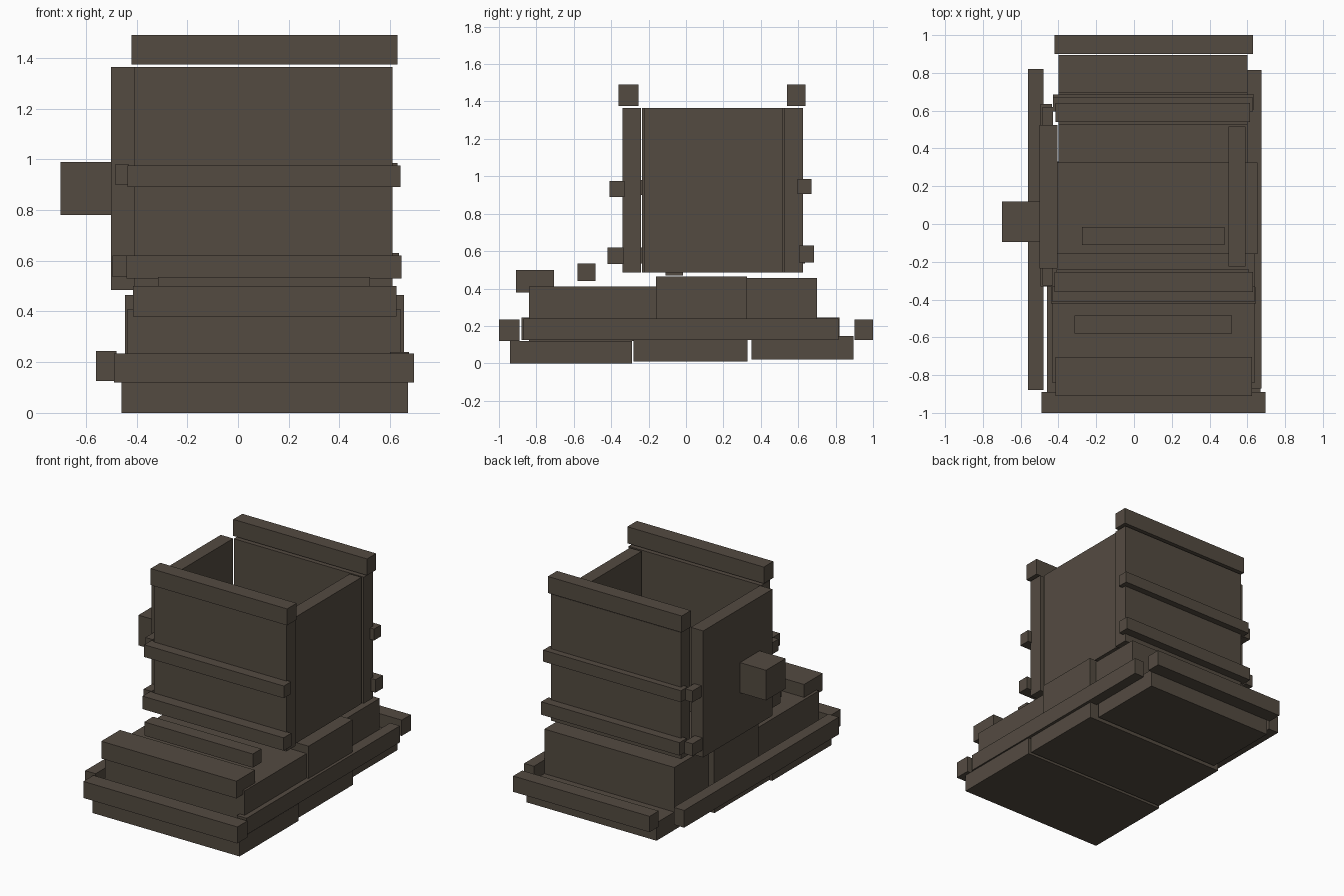
import bpy

default_cube = bpy.data.objects.get("Cube")
if default_cube:
    bpy.data.objects.remove(default_cube, do_unlink=True)

# One dark brown material for all parts
brown = bpy.data.materials.new("dark_brown")
brown.use_nodes = True
colour = (0.088, 0.070, 0.053, 1.0)
brown.diffuse_color = colour
for node in brown.node_tree.nodes:
    if node.type == "BSDF_PRINCIPLED":
        node.inputs["Base Color"].default_value = colour
        node.inputs["Roughness"].default_value = 0.9


def block(name, x, y, z):
    """Add a flat-sided block from its lower and upper limit on each axis."""
    limits = (x, y, z)
    centre = [(low + high) / 2 for low, high in limits]
    bpy.ops.mesh.primitive_cube_add(size=1, location=centre)
    part = bpy.context.object
    part.name = part.data.name = name
    part.scale = [high - low for low, high in limits]
    bpy.ops.object.transform_apply(location=False, rotation=False, scale=True)
    part.data.materials.append(brown)
    return part


# Ground slabs, slightly uneven
block("front_ground_slab", x=(-.46, .67), y=(-.94, -.29), z=(0, .12))
block("middle_ground_slab", x=(-.45, .655), y=(-.28, .33), z=(.01, .125))
block("back_ground_slab", x=(-.4, .6), y=(.35, .895), z=(.02, .145))

# Rails around the base
block("front_base_rail", x=(-.49, .695), y=(-1, -.89), z=(.12, .235))
block("back_base_rail", x=(-.42, .63), y=(.9, 1), z=(.125, .235))
block("left_base_rail", x=(.6, .675), y=(-.87, .815), z=(.125, .24))
block("right_base_rail", x=(-.56, -.48), y=(-.88, .82), z=(.125, .245))

# Upper foundation, which also forms the floor of the open box
block("front_foundation", x=(-.435, .64), y=(-.84, -.16), z=(.12, .41))
block("middle_foundation", x=(-.445, .655), y=(-.16, .325), z=(.125, .465))
block("back_foundation", x=(-.4, .6), y=(.325, .7), z=(.145, .455))

# Front step and loose bars
block("front_step", x=(-.415, .625), y=(-.91, -.705), z=(.38, .5))
block("outer_bar", x=(-.315, .52), y=(-.58, -.485), z=(.44, .535))
block("inner_bar", x=(-.275, .48), y=(-.11, -.015), z=(.47, .56))

# Four walls, open at the top
wall_height = (.485, 1.365)
block("front_wall", x=(-.41, .61), y=(-.34, -.24), z=wall_height)
block("back_wall", x=(-.4, .6), y=(.525, .625), z=wall_height)
block("left_wall", x=(.5, .59), y=(-.225, .515), z=wall_height)
block("right_wall", x=(-.5, -.405), y=(-.235, .525), z=wall_height)

# Bands across the walls
block("front_lower_band", x=(-.44, .645), y=(-.42, -.335), z=(.53, .62))
block("front_upper_band", x=(-.435, .64), y=(-.41, -.33), z=(.89, .975))
block("back_lower_band", x=(-.43, .635), y=(.605, .685), z=(.54, .63))
block("back_upper_band", x=(-.43, .63), y=(.595, .67), z=(.905, .985))
block("right_lower_band", x=(-.495, -.435), y=(-.33, .635), z=(.535, .62))
block("right_upper_band", x=(-.485, -.43), y=(-.325, .62), z=(.9, .98))

# Cap beams and the block on the right wall
cap_height = (1.375, 1.49)
block("front_cap_beam", x=(-.42, .63), y=(-.36, -.255), z=cap_height)
block("back_cap_beam", x=(-.415, .615), y=(.54, .64), z=cap_height)
block("right_side_block", x=(-.7, -.5), y=(-.095, .12), z=(.78, .99))
